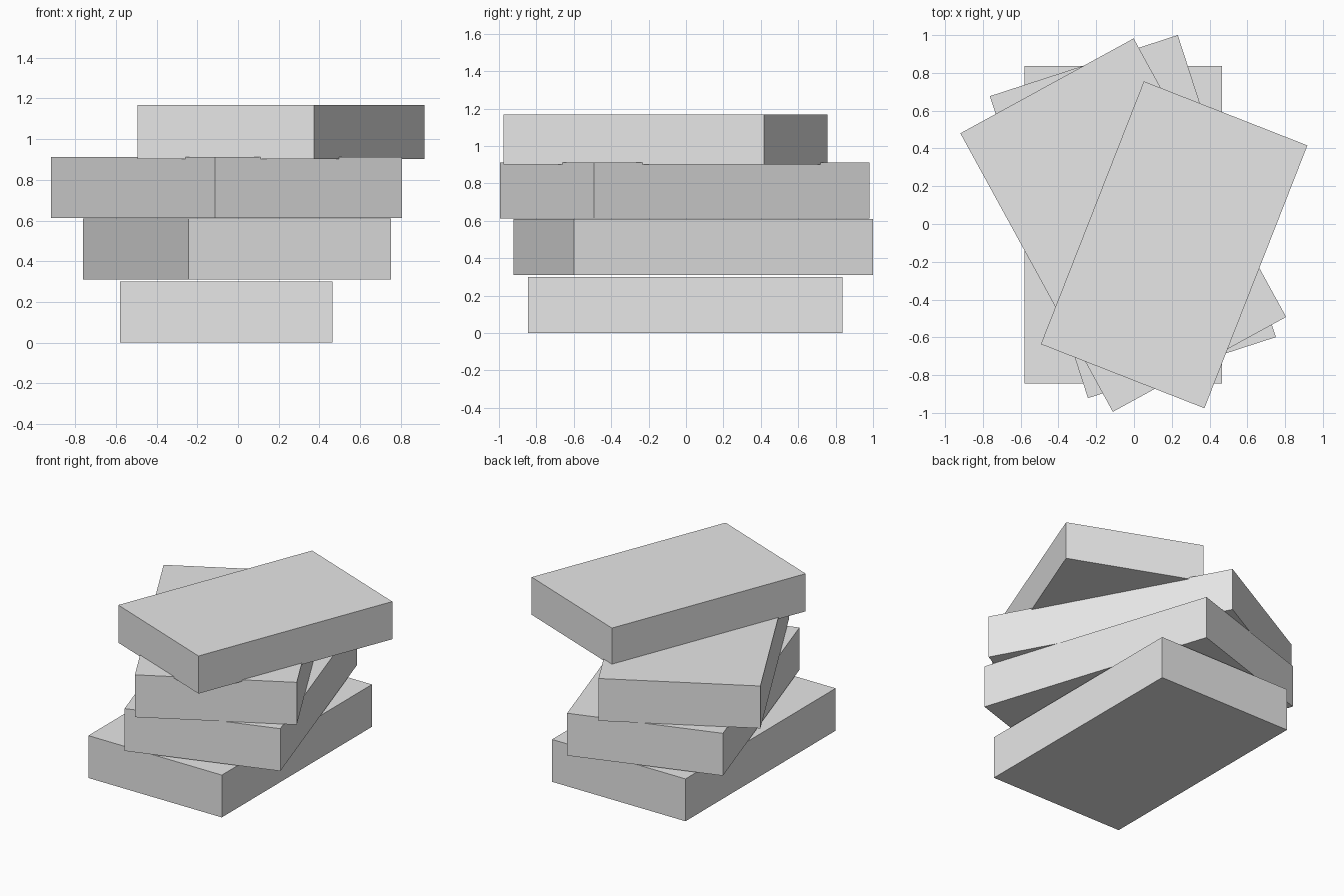
import bpy
from math import radians

default_cube = bpy.data.objects.get("Cube")
if default_cube:
    bpy.data.objects.remove(default_cube, do_unlink=True)

# Single matte grey for every slab
grey = bpy.data.materials.new("plain grey")
grey.use_nodes = True
colour = (0.8, 0.8, 0.8, 1)
grey.diffuse_color = colour
grey.node_tree.nodes["Principled BSDF"].inputs["Base Color"].default_value = colour

WIDTH, DEPTH, HEIGHT = 1.046, 1.681, 0.3


def slab(name, centre, bottom, turn, scale=1.0):
    """A flat block resting at the given height, turned about z."""
    height = HEIGHT * scale
    bpy.ops.mesh.primitive_cube_add(
        size=1, location=(*centre, bottom + height / 2),
        rotation=(0, 0, radians(turn)))
    block = bpy.context.object
    block.name = name
    block.scale = (WIDTH * scale, DEPTH * scale, height)
    block.data.materials.append(grey)


# Stack of twisted slabs, the top one slightly smaller
slab("bottom_slab", (-0.058, -0.005), 0.0, 0)
slab("lower_middle_slab", (-0.006, 0.039), 0.311, 18)
slab("upper_middle_slab", (-0.057, -0.006), 0.613, 28.7)
slab("top_slab", (0.2125, -0.11), 0.902, -21.4, 0.889)
